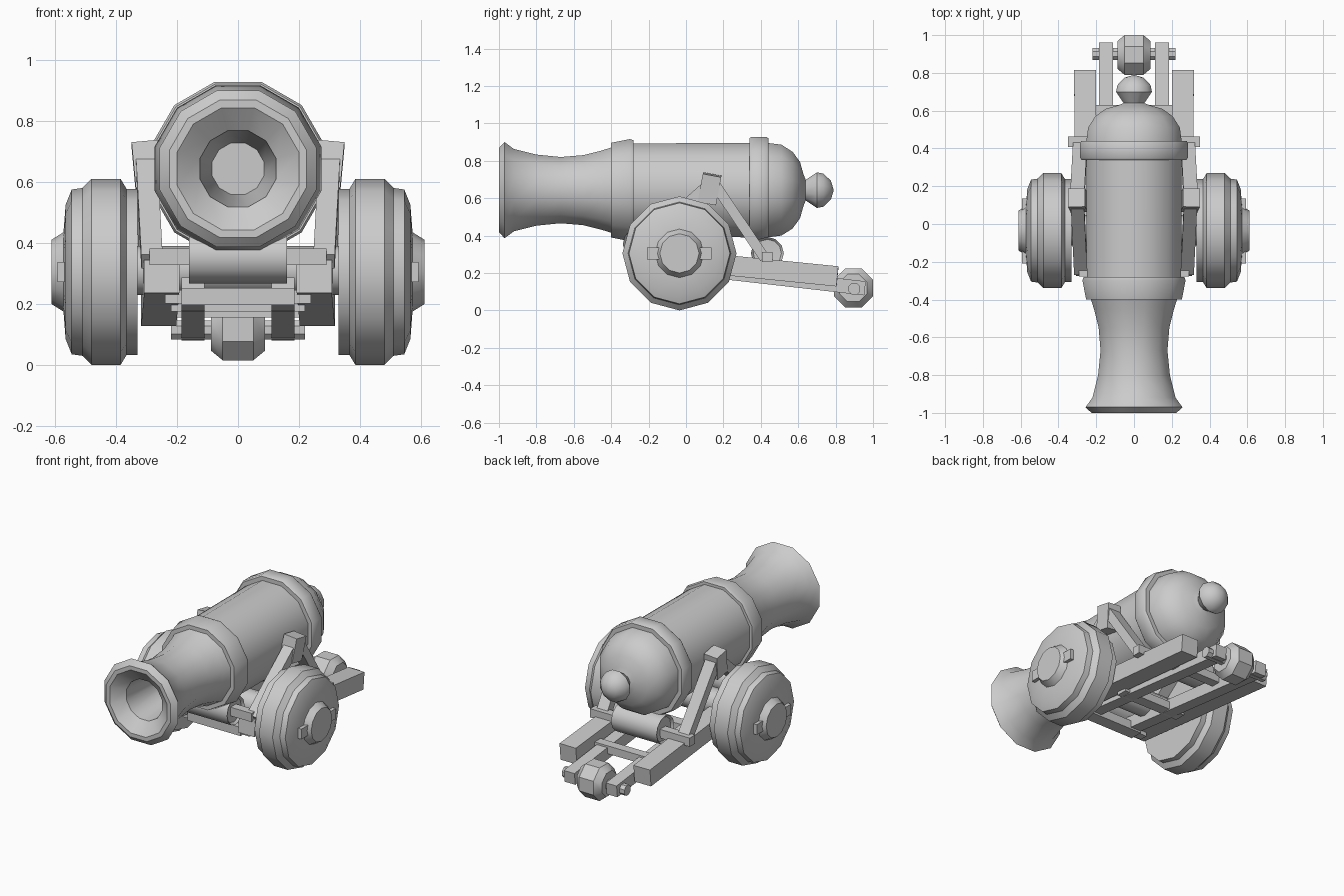
import bpy, bmesh, math
from mathutils import Vector, Matrix

if "Cube" in bpy.data.objects:
    bpy.data.objects.remove(bpy.data.objects["Cube"])


def finish(name, bm, smooth=False):
    bmesh.ops.remove_doubles(bm, verts=bm.verts, dist=1e-5)
    bmesh.ops.recalc_face_normals(bm, faces=bm.faces)
    me = bpy.data.meshes.new(name)
    bm.to_mesh(me)
    bm.free()
    ob = bpy.data.objects.new(name, me)
    bpy.context.collection.objects.link(ob)
    if smooth:
        bpy.ops.object.select_all(action='DESELECT')
        ob.select_set(True)
        bpy.context.view_layer.objects.active = ob
        bpy.ops.object.shade_smooth_by_angle(angle=math.radians(35))
    return ob


def lathe(name, profile, centre, axis, n=12, phase=0.0):
    """Spin (position, radius) pairs about the X or Y axis; ends at radius 0 close."""
    bm = bmesh.new()
    rings = []
    for t, r in profile:
        ring = []
        for i in range(n):
            a = 2 * math.pi * (i + phase) / n
            u, v = r * math.cos(a), r * math.sin(a)
            p = (t, u, v) if axis == 'X' else (u, t, v)
            ring.append(bm.verts.new(Vector(p) + Vector(centre)))
        rings.append(ring)
    for a, b in zip(rings, rings[1:]):
        for i in range(n):
            j = (i + 1) % n
            bm.faces.new((a[i], a[j], b[j], b[i]))
    return finish(name, bm, True)


def beam(name, p1, p2, width, height):
    """Box from p1 to p2, width along X."""
    p1, p2 = Vector(p1), Vector(p2)
    y = (p2 - p1).normalized()
    x = (Vector((1, 0, 0)) - y * y.x).normalized()
    z = x.cross(y)
    rot = Matrix((x, y, z)).transposed().to_4x4()
    m = Matrix.Translation((p1 + p2) / 2) @ rot @ Matrix.Diagonal((width, (p2 - p1).length, height, 1))
    bm = bmesh.new()
    bmesh.ops.create_cube(bm, size=1, matrix=m)
    return finish(name, bm)


def box(name, centre, size):
    bm = bmesh.new()
    bmesh.ops.create_cube(bm, size=1, matrix=Matrix.Translation(centre) @ Matrix.Diagonal((*size, 1)))
    return finish(name, bm)


# Barrel with bore, reinforcing rings, domed breech and knob
k = 1 / math.cos(math.pi / 12)
barrel = [(-0.55, 0), (-0.55, .085), (-0.94, .125), (-1.0, .2), (-1.0, .225), (-0.97, .257),
          (-0.92, .22), (-0.80, .19), (-0.67, .177), (-0.55, .187), (-0.45, .212), (-0.40, .228),
          (-0.40, .253), (-0.30, .273), (-0.28, .267), (-0.28, .250), (.34, .252),
          (.34, .278), (.35, .285), (.43, .285), (.44, .278), (.44, .252), (.51, .243),
          (.57, .205), (.61, .150), (.628, .085), (.64, .055), (.70, .095), (.735, .088),
          (.775, .050), (.79, 0)]
lathe("barrel", [(t, r * k) for t, r in barrel], (0, 0, .643), 'Y', 12, .5)

# Main axle and cross rollers
lathe("main_axle", [(-.36, 0), (-.36, .08), (.36, .08), (.36, 0)], (0, -.035, .31), 'X')
for name, y, z, pin in (("front", -.25, .355, .29), ("rear", .435, .305, .35)):
    lathe(name + "_roller", [(-.14, 0), (-.145, .075), (-.16, .088), (.16, .088), (.145, .075), (.14, 0)],
          (0, y, z), 'X')
    box(name + "_roller_pin", (0, y, z - (.02 if name == "rear" else 0)), (2 * pin, .055, .055))

# Cross ties joining the rails
box("front_tie", (0, -.2, .224), (.48, .05, .045))
box("front_tie_block", (0, -.2, .224), (.37, .08, .055))
box("middle_tie", (0, .15, .20), (.44, .07, .05))
box("rear_tie", (0, .60, .18), (.40, .06, .05))

# Rear trail wheel and its axle
k8 = .105 / math.cos(math.pi / 8)
lathe("trail_wheel", [(-.088, 0), (-.088, k8 * .7), (-.05, k8), (.05, k8), (.088, k8 * .7), (.088, 0)],
      (0, .895, .12), 'X', 8, .5)
lathe("trail_axle", [(-.22, 0), (-.22, .034), (.22, .034), (.22, 0)], (0, .9, .115), 'X', 8, .5)

wheel = [(.33, 0), (.33, .272), (.365, .272), (.385, .305), (.48, .305), (.51, .275), (.545, .27),
         (.565, .22), (.572, .13), (.612, .105), (.612, 0)]
for s, side in ((1, "right"), (-1, "left")):
    # Main wheels with hub and locking peg
    lathe(side + "_wheel", [(s * t, r) for t, r in wheel], (0, -.035, .305), 'X')
    box(side + "_hub_peg", (s * .577, -.037, .305), (.03, .345, .065))
    # Outer carriage rails and inner trail rails
    beam(side + "_rail", (s * .25, -.27, .29), (s * .26, .81, .182), .115, .108)
    beam(side + "_trail_rail", (s * .148, -.2, .25), (s * .148, .957, .118), .075, .075)
    # Sloping supports beside the barrel
    beam(side + "_front_leg", (s * .282, -.25, .34), (s * .30, .12, .67), .07, .06)
    beam(side + "_rear_leg", (s * .285, .42, .28), (s * .30, .15, .68), .075, .055)
    beam(side + "_support_cap", (s * .29, .112, .575), (s * .304, .14, .725), .09, .10)
